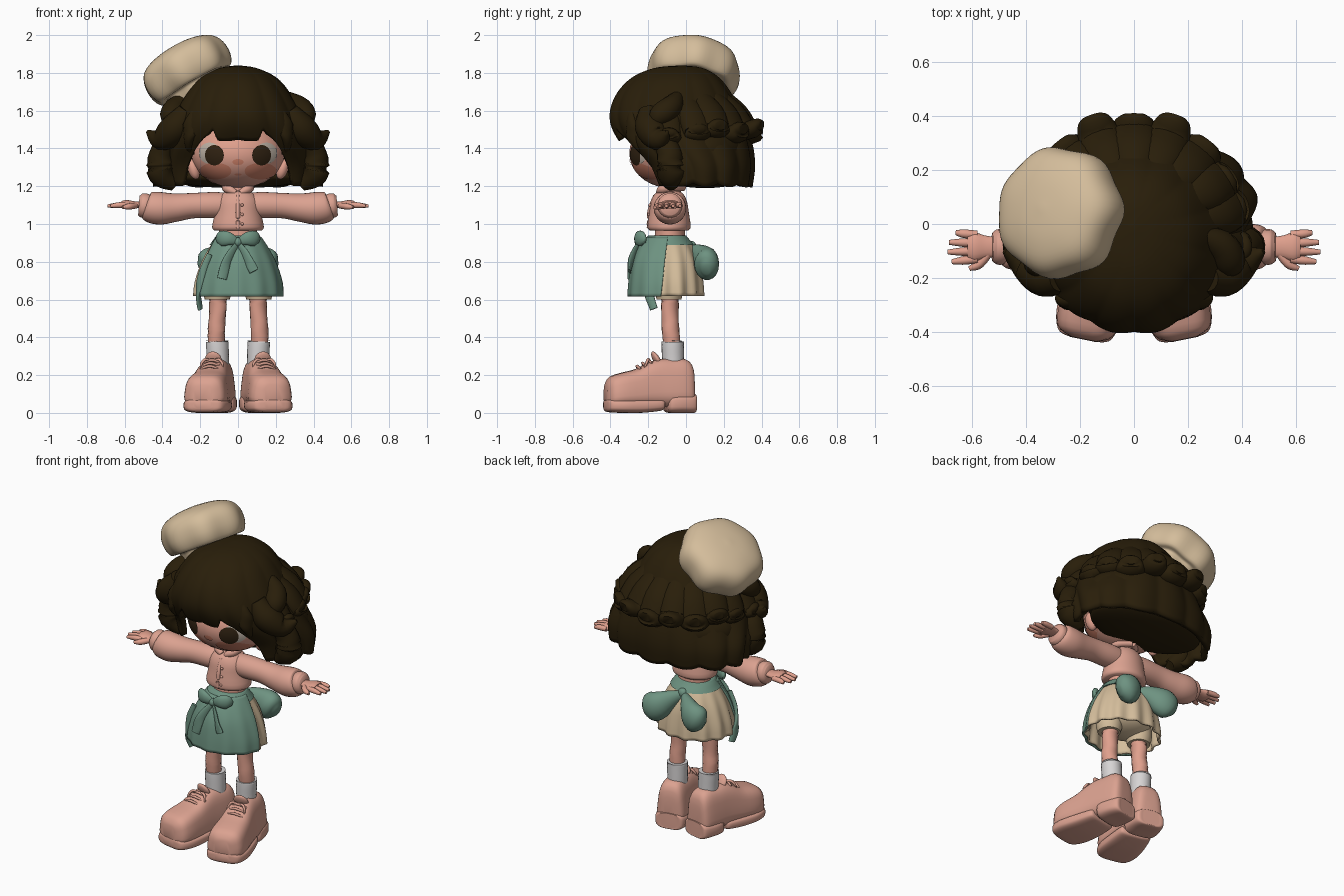
import bpy, bmesh, math
from math import sin, cos, pi, sqrt
from mathutils import Vector, Matrix, Euler

if "Cube" in bpy.data.objects:
    bpy.data.objects.remove(bpy.data.objects["Cube"])


def material(name, *rgb):
    m = bpy.data.materials.new(name)
    m.use_nodes = True
    m.diffuse_color = (*rgb, 1)
    m.node_tree.nodes["Principled BSDF"].inputs["Base Color"].default_value = (*rgb, 1)
    return m


SKIN = material("skin", .74, .35, .265)
PINK = material("pink cloth", .71, .36, .28)
HAIR = material("dark brown hair", .022, .013, .003)
CREAM = material("cream cloth", .66, .51, .33)
GREEN = material("sage green", .155, .29, .22)
WHITE = material("sock white", .68, .66, .66)
BLUSH = material("blush", .62, .22, .14)
IRIS = material("eye brown", .03, .016, .006)
EYE = material("eye white", .52, .45, .38)


def spline(pts, t):
    """Smooth curve through evenly spaced tuples, t in 0..1."""
    n = len(pts) - 1
    i = min(int(t * n), n - 1)
    f = t * n - i
    a, b, c, d = [pts[max(0, min(n, k))] for k in range(i - 1, i + 3)]
    return [q + .5 * f * (r - p + f * (2*p - 5*q + 4*r - s + f * (3*(q - r) + s - p)))
            for p, q, r, s in zip(a, b, c, d)]


def finish(bm, name, mat, thick=0):
    me = bpy.data.meshes.new(name)
    bm.to_mesh(me)
    bm.free()
    me.materials.append(mat)
    for p in me.polygons:
        p.use_smooth = True
    me.set_sharp_from_angle(angle=1.0)
    ob = bpy.data.objects.new(name, me)
    bpy.context.collection.objects.link(ob)
    if thick:
        mod = ob.modifiers.new("thickness", 'SOLIDIFY')
        mod.thickness = thick


def surface(name, f, nu, nv, mat, loop=True, cap=True, flip=False, thick=0):
    """Grid surface from f(u, v), with u around and v along."""
    bm = bmesh.new()
    rows = [[bm.verts.new(f(i / (nu if loop else nu - 1), j / (nv - 1)))
             for i in range(nu)] for j in range(nv)]
    for lo, hi in zip(rows, rows[1:]):
        for i in range(nu if loop else nu - 1):
            k = (i + 1) % nu
            bm.faces.new((lo[i], lo[k], hi[k], hi[i]))
    if cap:
        bm.faces.new(rows[0][::-1])
        bm.faces.new(rows[-1])
    bmesh.ops.remove_doubles(bm, verts=bm.verts, dist=1e-5)
    if cap:
        bmesh.ops.recalc_face_normals(bm, faces=bm.faces)
    elif flip:
        bmesh.ops.reverse_faces(bm, faces=bm.faces)
    finish(bm, name, mat, thick)


def blob(name, loc, size, mat, rot=(0, 0, 0)):
    bm = bmesh.new()
    m = Matrix.LocRotScale(Vector(loc), Euler(rot), Vector(size))
    bmesh.ops.create_uvsphere(bm, u_segments=28, v_segments=18, radius=1, matrix=m)
    finish(bm, name, mat)


def sweep(name, pts, mat, sx=1, sy=1, nv=14, nu=18):
    """Tube through (x, y, z, radius) points; sx, sy flatten its section."""
    def f(u, v):
        p = spline(pts, v)
        t = Vector(spline(pts, min(1, v + .02))[:3]) - Vector(spline(pts, max(0, v - .02))[:3])
        q = t.to_track_quat('Z', 'Y')
        a = 2 * pi * u
        return Vector(p[:3]) + q @ Vector((p[3] * sx * cos(a), p[3] * sy * sin(a), 0))
    surface(name, f, nu, nv, mat)


def stack(name, rings, mat, cy=0, nv=16):
    """Stacked ellipses from (z, half width, half depth)."""
    def f(u, v):
        z, rx, ry = spline(rings, v)
        return (rx * sin(2 * pi * u), cy - ry * cos(2 * pi * u), z)
    surface(name, f, 48, nv, mat)


# Head with painted face plates
HC, HR = (0, -.08, 1.375), (.25, .22, .185)
blob("head", HC, HR, SKIN)


def face_plate(name, x, z, rx, rz, mat, lift):
    def f(u, v):
        px, pz = x + rx * v * cos(2 * pi * u), z + rz * v * sin(2 * pi * u)
        d = 1 - (px / HR[0]) ** 2 - ((pz - HC[2]) / HR[2]) ** 2
        return (px, HC[1] - HR[1] * sqrt(max(d, 0)) - lift, pz)
    surface(name, f, 28, 9, mat, cap=False, flip=True)


face_plate("nose_blush", 0, 1.328, .03, .016, BLUSH, .004)
face_plate("mouth", 0, 1.262, .018, .006, BLUSH, .004)
for s, side in ((1, "left"), (-1, "right")):
    face_plate(side + "_cheek", s * .12, 1.28, .085, .044, BLUSH, .003)
    face_plate(side + "_eye_white", s * .15, 1.375, .058, .056, EYE, .005)
    face_plate(side + "_iris", s * .125, 1.364, .05, .054, IRIS, .007)
    blob(side + "_ear", (s * .235, -.1, 1.29), (.03, .035, .055), SKIN, (0, s * .3, 0))

# Hair shell: rows of height, half width, front and back reach
HAIR_ROWS = [(1.84, 0, -.02, -.02), (1.825, .1, -.17, .09), (1.77, .21, -.295, .18),
             (1.67, .29, -.38, .25), (1.55, .355, -.405, .30), (1.43, .41, -.35, .345),
             (1.31, .45, -.24, .36), (1.19, .44, -.2, .345)]
HEM = [(0, .72), (.27, .70), (.36, .63), (.44, .69), (.55, .75), (.7, .98), (4, 1)]


def hem(a):
    for (a0, h0), (a1, h1) in zip(HEM, HEM[1:]):
        if a <= a1:
            return h0 + (h1 - h0) * (a - a0) / (a1 - a0)


def hair_point(a, t):
    z, w, front, back = spline(HAIR_ROWS, t)
    k = 1 + .06 * t * (abs(sin(6.5 * a)) - .6)
    return Vector((w * k * sin(a), (front + back) / 2 - (back - front) / 2 * k * cos(a), z))


def hair_surface(u, v):
    a = 2 * pi * u - pi
    return hair_point(a, v * (hem(abs(a)) - .025 * (1 - abs(sin(6.5 * a)))))


surface("hair_shell", hair_surface, 168, 30, HAIR, cap=False, flip=True, thick=.035)
blob("hair_inner", (0, .085, 1.39), (.4, .25, .185), HAIR)
blob("hair_nape", (0, .1, 1.25), (.37, .215, .06), HAIR)


# Flipped locks around the sides and back
def lock(name, a, z_in, flick, r, t0=.42, tip=.3):
    p, q = hair_point(a, t0), hair_point(a, t0 + .16)
    out = Vector((sin(a), -cos(a), 0))
    q.z = z_in
    e = q + out * flick + Vector((0, 0, .02))
    p -= out * .05
    sweep(name, [(*p, r * .6), (*((p + q) / 2 + out * .02), r), (*(q + out * flick * .3), r * .95),
                 (*(e - out * .02), r * .7), (*e, r * tip)], HAIR, sy=.65)


for i in range(7):
    k = abs(i - 3)
    lock("back_lock_%d" % i, pi + (i - 3) * .33, 1.50 - .02 * (i % 2), (.1, .125, .1, .07)[k],
         .088 + .008 * (i % 2), tip=.4)
for s, side in ((1, "left"), (-1, "right")):
    lock(side + "_rear_lock", s * 1.85, 1.48, .06, .08, .45)
    lock(side + "_side_lock", s * 1.45, 1.46, .075, .07, .45)
    sweep(side + "_temple_lock", [(s*.24, -.04, 1.68, .03), (s*.32, -.08, 1.62, .06),
          (s*.355, -.14, 1.57, .06), (s*.365, -.17, 1.52, .02)], HAIR)
    sweep(side + "_flip_lock", [(s*.27, -.2, 1.6, .05), (s*.33, -.19, 1.51, .08),
          (s*.41, -.14, 1.45, .06), (s*.48, -.1, 1.49, .01)], HAIR)
    sweep(side + "_cheek_lock", [(s*.34, -.14, 1.48, .05), (s*.4, -.09, 1.38, .065),
          (s*.405, -.08, 1.27, .075), (s*.33, -.08, 1.2, .03)], HAIR)
    sweep(side + "_fringe_lock", [(s*.2, -.28, 1.6, .04), (s*.25, -.28, 1.5, .05),
          (s*.255, -.245, 1.42, .035), (s*.235, -.22, 1.37, .008)], HAIR, sx=.7)

# Tilted puffy cap
HAT = [(.16, -.185), (.165, -.15), (.172, -.115), (.215, -.11), (.24, -.05),
       (.235, .025), (.195, .078), (.11, .108), (0, .118)]
HAT_TILT = Matrix.Rotation(-.15, 3, 'X') @ Matrix.Rotation(-.52, 3, 'Y')


def hat_point(u, v):
    r, z = spline(HAT, v)
    a = 2 * pi * u
    r *= 1 + .07 * sin(pi * v) * (cos(7 * a) + .3 * sin(4 * a)) * (1 - v)
    return Vector((-.285, .045, 1.835)) + HAT_TILT @ Vector((r * cos(a), r * sin(a), z))


surface("puffy_cap", hat_point, 64, 34, CREAM)

# Neck, waist, jacket body
stack("neck", [(1.12, .05, .05), (1.2, .042, .042), (1.28, .045, .045)], SKIN, -.07)
stack("waist", [(.88, .1, .085), (.95, .1, .08), (1.02, .1, .08)], SKIN, -.085)
stack("jacket", [(.965, .125, .1), (.985, .137, .115), (1.06, .122, .105),
                 (1.12, .115, .095), (1.16, .085, .075), (1.175, .05, .05)], PINK, -.09)
sweep("jacket_placket", [(0, -.196, .98, .012), (0, -.192, 1.07, .012), (0, -.164, 1.15, .01)], PINK)
for i in range(3):
    blob("button_%d" % i, (.022, -.2 + .004 * i, 1.0 + .05 * i), (.008, .008, .008), PINK)

for s, side in ((1, "left"), (-1, "right")):
    sweep(side + "_collar", [(s*.01, -.145, 1.165, .014), (s*.05, -.125, 1.185, .024),
          (s*.06, -.07, 1.195, .022), (0, -.015, 1.195, .02)], PINK)
    # Sleeve, cuff and hand
    sweep(side + "_sleeve", [(s*.05, -.085, 1.1, .065), (s*.13, -.085, 1.1, .069), (s*.24, -.085, 1.097, .067),
          (s*.33, -.085, 1.087, .075), (s*.41, -.085, 1.083, .086), (s*.47, -.085, 1.09, .08),
          (s*.49, -.085, 1.095, .06)], PINK, nv=26, nu=28)
    sweep(side + "_cuff", [(s*.47, -.085, 1.095, .06), (s*.49, -.085, 1.097, .066),
          (s*.51, -.085, 1.097, .064), (s*.525, -.085, 1.098, .052)], PINK)
    sweep(side + "_palm", [(s*.5, -.085, 1.1, .035), (s*.55, -.085, 1.102, .042),
          (s*.59, -.085, 1.103, .054), (s*.615, -.085, 1.1, .046)], SKIN, sy=.45)
    for i, tip in enumerate((.675, .69, .685, .66)):
        y = -.13 + .03 * i
        sweep("%s_finger_%d" % (side, i), [(s*.58, y, 1.1, .015), (s*.63, y*1.1 + .008, 1.1, .016),
              (s*tip, y*1.2 + .016, 1.095, .009)], SKIN, nv=8, nu=10)
    sweep(side + "_thumb", [(s*.54, -.11, 1.098, .016), (s*.575, -.15, 1.093, .017),
          (s*.61, -.165, 1.088, .009)], SKIN, nv=8, nu=10)

# Pleated skirt with an apron wrapped over its front
SKIRT = [(.62, .23, .195), (.7, .222, .19), (.8, .19, .175), (.88, .148, .14), (.935, .112, .1)]


def skirt_point(a, v, grow=0.0, fold=.045):
    z, rx, ry = spline(SKIRT, v)
    k = 1 + fold * (1 - v) * cos(13 * a)
    return ((rx * k + grow) * sin(a), -.1 - (ry * k + grow) * cos(a), z - grow * .3)


surface("pleated_skirt", lambda u, v: skirt_point(2 * pi * u, v), 104, 14, CREAM, cap=False, thick=.012)
surface("apron", lambda u, v: skirt_point(-.95 - .3 * v + u * (2.35 + .5 * v), v, .012, .02), 60, 14, GREEN,
        loop=False, cap=False, thick=.012)
stack("waistband", [(.89, .15, .141), (.905, .139, .13), (.925, .125, .112), (.94, .112, .1)], GREEN, -.1)
blob("shorts", (0, -.095, .7), (.17, .13, .08), CREAM)

# Front bow, back bow and hanging ribbon
blob("front_bow_knot", (0, -.25, .905), (.022, .022, .024), GREEN)
for s, side in ((1, "left"), (-1, "right")):
    sweep(side + "_front_bow_loop", [(0, -.25, .905, .014), (s*.05, -.255, .922, .036),
          (s*.09, -.235, .922, .04), (s*.112, -.215, .912, .014)], GREEN, sx=.55)
    sweep(side + "_front_bow_tail", [(0, -.25, .9, .012), (s*.035, -.275, .85, .022),
          (s*.065, -.295, .79, .027), (s*.085, -.3, .73 + s*.02, .026)], GREEN, sx=.35)
    sweep(side + "_back_bow_loop", [(0, .02, .87, .02), (s*.06, .07, .84, .055), (s*.12, .105, .8, .085),
          (s*.17, .11, .775, .08), (s*.2, .105, .76, .03)], GREEN, sx=.75)
blob("back_bow_knot", (0, .03, .88), (.03, .025, .03), GREEN)
sweep("hanging_ribbon", [(-.15, -.22, .84, .015), (-.19, -.22, .74, .02), (-.21, -.2, .64, .025),
                         (-.2, -.17, .55, .022)], GREEN, sx=.5)


# Chunky shoes: sections along the foot as (y, half width, bottom, top)
def foot_part(name, s, secs, mat, nv=24):
    def f(u, v):
        y, w, lo, hi = spline(secs, v)
        a = 2 * pi * u
        cx = math.copysign(abs(cos(a)) ** .6, cos(a))
        cz = math.copysign(abs(sin(a)) ** .6, sin(a))
        z = lo + (hi - lo) * (cz + 1) / 2
        p = Matrix.Rotation(.2, 3, 'Z') @ Vector((w * cx * (1 - 1.3 * max(z - .08, 0)), y, z))
        return (s * (p.x + .1), p.y, z)
    surface(name, f, 36, nv, mat)


UPPER = [(.04, .04, .05, .17), (.03, .078, .03, .25), (-.01, .095, .03, .285), (-.08, .1, .03, .285),
         (-.14, .102, .03, .285), (-.2, .106, .03, .268), (-.27, .112, .03, .232), (-.35, .117, .03, .212),
         (-.41, .102, .03, .19), (-.435, .05, .05, .15)]
TOE_SOLE = [(-.13, .085, .02, .07), (-.15, .1, .01, .075), (-.25, .115, 0, .075), (-.35, .12, 0, .075),
            (-.42, .098, .005, .075), (-.437, .048, .02, .065)]
HEEL_SOLE = [(.045, .05, .01, .1), (.038, .085, 0, .1), (-.03, .1, 0, .1), (-.09, .098, 0, .1), (-.11, .08, .01, .09)]
for s, side in ((1, "left"), (-1, "right")):
    sweep(side + "_leg", [(s*.105, -.09, .7, .056), (s*.106, -.085, .6, .049), (s*.11, -.085, .5, .045),
          (s*.115, -.08, .42, .047), (s*.112, -.07, .3, .04)], SKIN)
    sweep(side + "_short_leg", [(s*.11, -.09, .7, .075), (s*.11, -.09, .64, .075), (s*.11, -.09, .6, .066)], CREAM)
    sweep(side + "_sock", [(s*.106, -.068, .24, .058), (s*.107, -.069, .3, .059), (s*.109, -.07, .35, .06),
          (s*.11, -.07, .382, .06)], WHITE)
    foot_part(side + "_shoe_upper", s, UPPER, PINK)
    foot_part(side + "_toe_sole", s, TOE_SOLE, PINK)
    foot_part(side + "_heel_sole", s, HEEL_SOLE, PINK)
    blob(side + "_shoe_tongue", (s*.13, -.155, .28), (.045, .018, .05), PINK, (.5, 0, s * .2))
    for i in range(3):
        y, z = -.19 - .03 * i, .278 - .016 * i
        x = .1 - y * .2
        sweep("%s_lace_%d" % (side, i), [(s*(x - .05), y, z - .015, .006), (s*x, y - .01, z + .002, .008),
              (s*(x + .05), y + .01, z - .015, .006)], PINK, nv=8, nu=8)
    for k in (-1, 1):
        sweep("%s_lace_loop_%d" % (side, k), [(s*.138, -.19, .275, .005), (s*(.138 + k*.035), -.2, .283, .008),
              (s*(.138 + k*.055), -.21, .262, .007), (s*(.138 + k*.06), -.22, .24, .004)], PINK, nv=10, nu=8)
